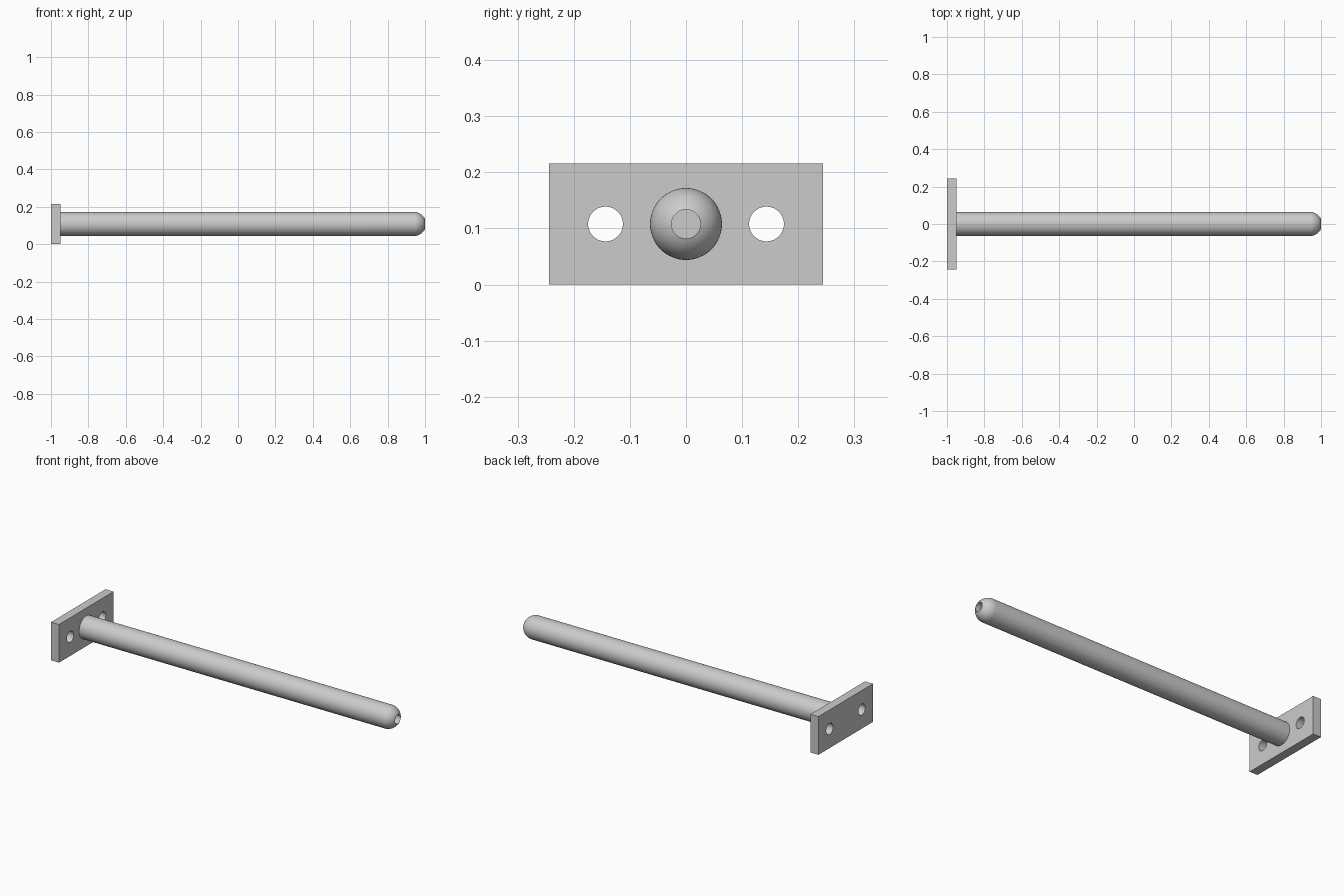
import bpy, bmesh, math
from mathutils import Matrix, Vector

if "Cube" in bpy.data.objects:
    bpy.data.objects.remove(bpy.data.objects["Cube"])

AXIS_Z = 0.108      # height of the rod axis and the screw holes
ROD_R = 0.064
BORE_R = 0.0258
PLATE_T = 0.05

steel = bpy.data.materials.new("light_grey")
steel.diffuse_color = (0.6, 0.6, 0.6, 1)
steel.use_nodes = True
steel.node_tree.nodes["Principled BSDF"].inputs["Base Color"].default_value = steel.diffuse_color


def add_object(name, bm):
    bmesh.ops.recalc_face_normals(bm, faces=bm.faces)
    mesh = bpy.data.meshes.new(name)
    bm.to_mesh(mesh)
    bm.free()
    mesh.materials.append(steel)
    obj = bpy.data.objects.new(name, mesh)
    bpy.context.collection.objects.link(obj)
    return obj


def activate(obj):
    bpy.ops.object.select_all(action='DESELECT')
    obj.select_set(True)
    bpy.context.view_layer.objects.active = obj


# Mounting plate
bm = bmesh.new()
bmesh.ops.create_cube(bm, size=1)
bmesh.ops.scale(bm, vec=(PLATE_T, 0.488, 2 * AXIS_Z), verts=bm.verts)
bmesh.ops.translate(bm, vec=(-1 + PLATE_T / 2, 0, AXIS_Z), verts=bm.verts)
plate = add_object("mounting_plate", bm)

# Two screw holes through the plate
bm = bmesh.new()
for side in (-1, 1):
    place = (Matrix.Translation((-1 + PLATE_T / 2, side * 0.1435, AXIS_Z))
             @ Matrix.Rotation(math.pi / 2, 4, 'Y'))
    bmesh.ops.create_cone(bm, cap_ends=True, segments=48, radius1=0.031,
                          radius2=0.031, depth=0.2, matrix=place)
cutter = add_object("screw_hole_cutter", bm)
cutter.hide_render = True
cut = plate.modifiers.new("screw_holes", 'BOOLEAN')
cut.operation = 'DIFFERENCE'
cut.solver = 'EXACT'
cut.object = cutter
activate(plate)
bpy.ops.object.modifier_apply(modifier=cut.name)
bpy.data.objects.remove(cutter)
activate(plate)
bpy.ops.object.shade_smooth_by_angle(angle=math.radians(30))

# Rod profile (x, radius): shaft, rounded tip, then a shallow bore in the end
centre = 1 - math.sqrt(ROD_R ** 2 - BORE_R ** 2)
end_angle = math.acos(BORE_R / ROD_R)
profile = [(-1 + PLATE_T - 0.01, 0), (-1 + PLATE_T - 0.01, ROD_R)]
for i in range(13):
    a = end_angle * i / 12
    profile.append((centre + ROD_R * math.sin(a), ROD_R * math.cos(a)))
profile += [(0.97, BORE_R), (0.97, 0)]

# Support rod, turned around the x axis
bm = bmesh.new()
verts = [bm.verts.new((x, 0, AXIS_Z + r)) for x, r in profile]
edges = [bm.edges.new(pair) for pair in zip(verts, verts[1:])]
bmesh.ops.spin(bm, geom=verts + edges, cent=Vector((0, 0, AXIS_Z)),
               axis=(1, 0, 0), angle=2 * math.pi, steps=64)
bmesh.ops.remove_doubles(bm, verts=bm.verts, dist=1e-5)
rod = add_object("support_rod", bm)
activate(rod)
bpy.ops.object.shade_smooth_by_angle(angle=math.radians(30))
